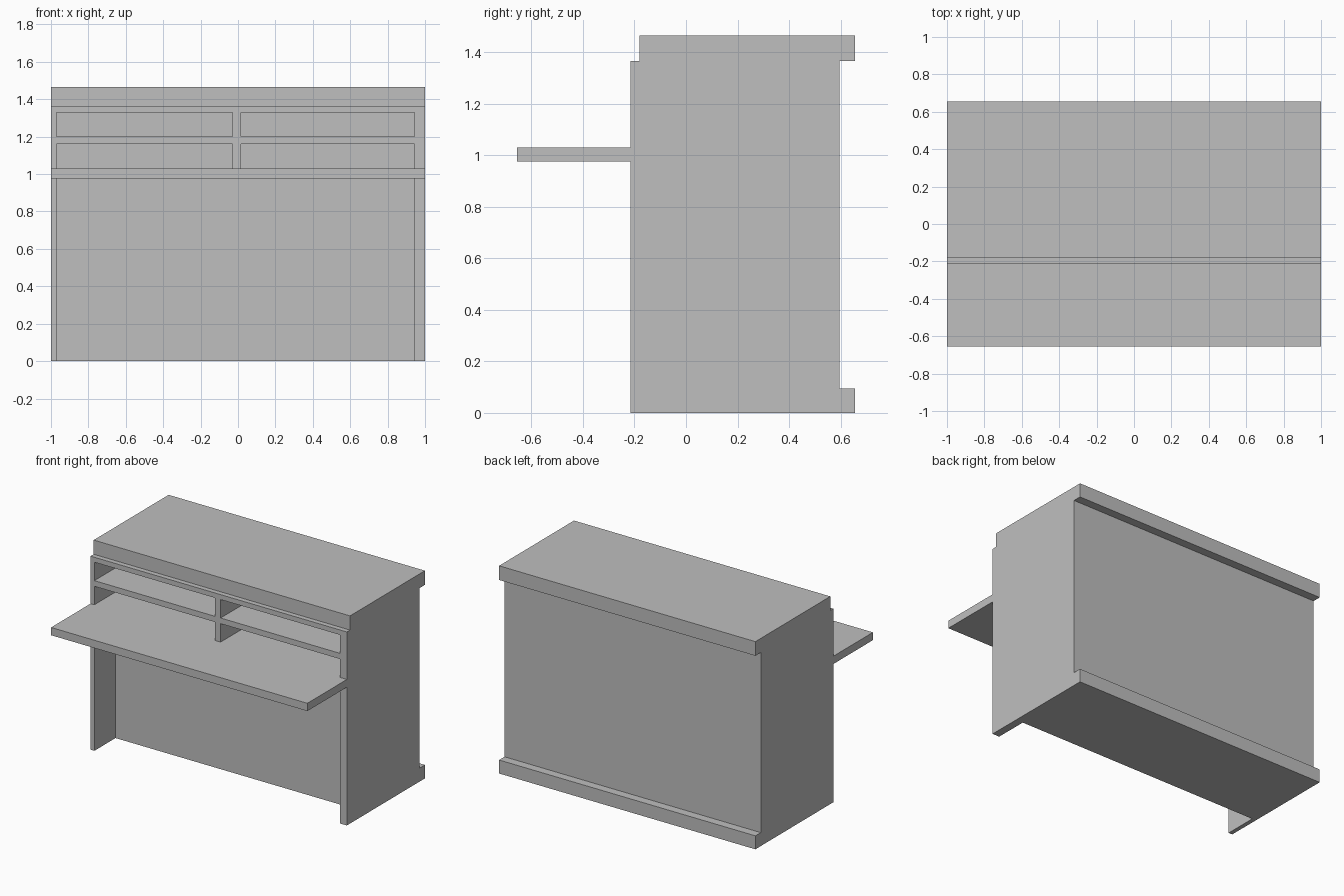
import bpy

default = bpy.data.objects.get("Cube")
if default:
    bpy.data.objects.remove(default, do_unlink=True)

# Single plain finish
grey = bpy.data.materials.new("plain grey")
grey.use_nodes = True
colour = (0.52, 0.52, 0.52, 1)
grey.diffuse_color = colour
grey.node_tree.nodes["Principled BSDF"].inputs["Base Color"].default_value = colour


def box(name, x, y, z):
    """Add a box spanning the given (low, high) ranges."""
    spans = (x, y, z)
    bpy.ops.mesh.primitive_cube_add(size=1, location=[(a + b) / 2 for a, b in spans])
    obj = bpy.context.object
    obj.name = name
    obj.scale = [b - a for a, b in spans]
    bpy.ops.object.transform_apply(location=False, rotation=False, scale=True)
    obj.data.materials.append(grey)
    return obj


# Main planes of the counter
FRONT, CORE, BACK, REAR = -0.215, 0.02, 0.595, 0.655
INNER = (-0.97, 0.945)
WIDTH = (-1, 1)
DESK = (0.975, 1.03)
TOP = (1.365, 1.465)
recess = (FRONT, CORE)

# Carcass: side panels and the closed core between them
box("right_side_panel", (WIDTH[0], INNER[0]), (FRONT, BACK), (0, TOP[0]))
box("left_side_panel", (INNER[1], WIDTH[1]), (FRONT, BACK), (0, TOP[0]))
box("core_cabinet", INNER, (CORE, BACK), (0, TOP[0]))

# Counter top and rear plinth
box("counter_top", WIDTH, (-0.18, REAR), TOP)
box("rear_plinth", WIDTH, (BACK, REAR), (0, 0.095))

# Desk board: projecting leaf and the part between the sides
box("desk_leaf", WIDTH, (-REAR, FRONT), DESK)
box("desk_inner_board", INNER, recess, DESK)

# Pigeonholes above the desk
box("top_rail", INNER, recess, (1.33, TOP[0]))
divider = (-0.03, 0.015)
box("centre_divider", divider, recess, (DESK[1], 1.33))
box("right_shelf", (INNER[0], divider[0]), recess, (1.16, 1.2))
box("left_shelf", (divider[1], INNER[1]), recess, (1.16, 1.2))
